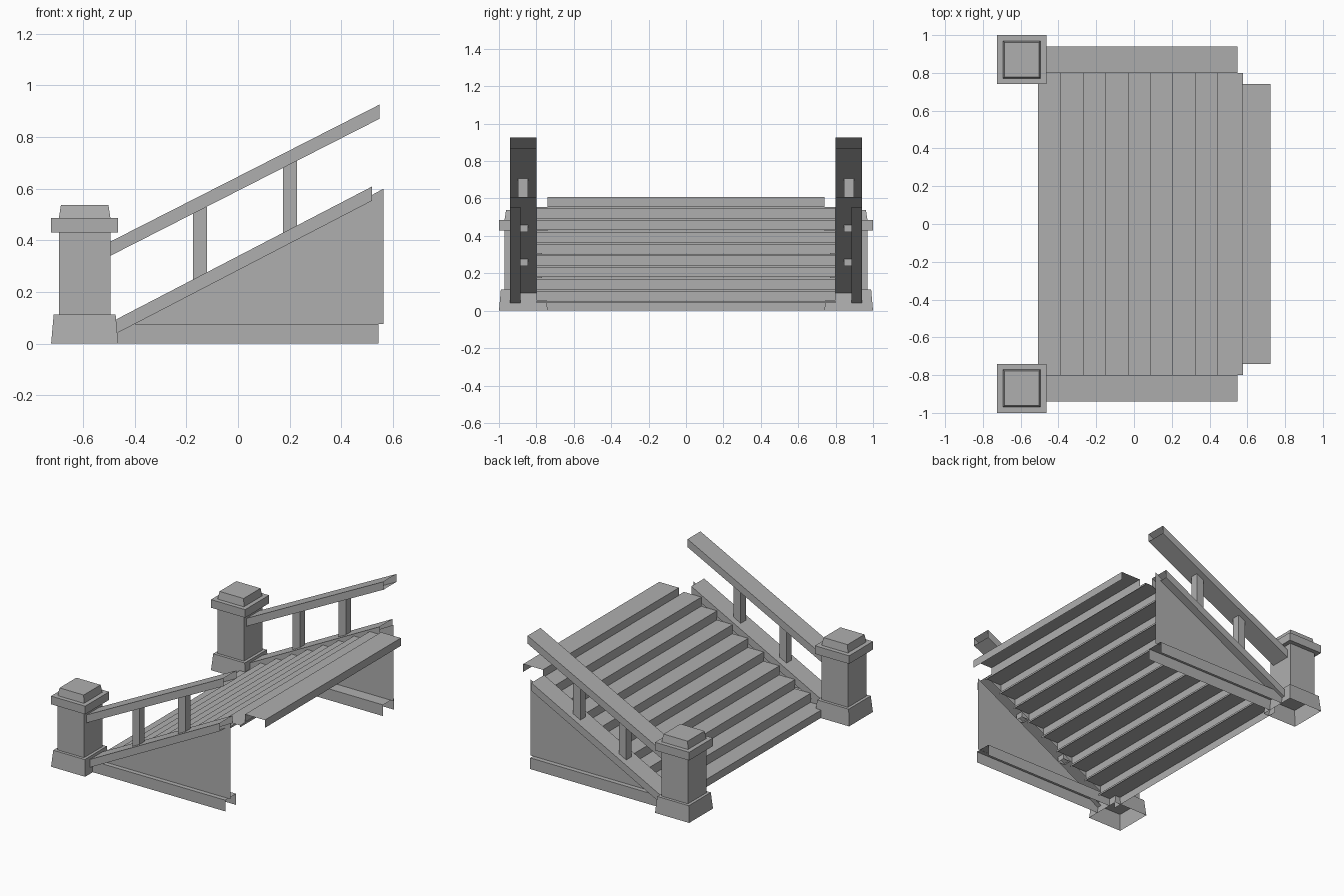
import bpy, bmesh

if "Cube" in bpy.data.objects:
    bpy.data.objects.remove(bpy.data.objects["Cube"])

# Dark grey used on every part
GREY = bpy.data.materials.new("dark_grey")
GREY.diffuse_color = (0.43, 0.43, 0.43, 1)
GREY.use_nodes = True
GREY.node_tree.nodes["Principled BSDF"].inputs["Base Color"].default_value = GREY.diffuse_color


def build(name, verts, faces):
    """Make an object from points and faces, with consistent normals."""
    bm = bmesh.new()
    vs = [bm.verts.new(v) for v in verts]
    for f in faces:
        bm.faces.new([vs[i] for i in f])
    bmesh.ops.recalc_face_normals(bm, faces=bm.faces[:])
    me = bpy.data.meshes.new(name)
    bm.to_mesh(me)
    bm.free()
    me.materials.append(GREY)
    ob = bpy.data.objects.new(name, me)
    bpy.context.collection.objects.link(ob)
    return ob


def strips(n, rings, closed):
    """Quad faces joining consecutive rings of n points."""
    last = n if closed else n - 1
    return [(r * n + i, r * n + (i + 1) % n, (r + 1) * n + (i + 1) % n, (r + 1) * n + i)
            for r in range(rings - 1) for i in range(last)]


def sweep(name, profile, start, end, side, closed=False):
    """Sweep a (y, z) profile between two (x, z) points; ends stay open."""
    verts = [(x, side * y, z + dz) for x, z in (start, end) for y, dz in profile]
    return build(name, verts, strips(len(profile), 2, closed))


def tread(name, x0, x1, top, front, back, half):
    """Downward channel: front lip, top board, back lip."""
    prof = [(x0, top - front), (x0, top), (x1, top), (x1, top - back)]
    verts = [(x, y, z) for y in (-half, half) for x, z in prof]
    return build(name, verts, strips(4, 2, False))


def square_stack(name, cx, cy, rings):
    """Square post from (half width, height) rings, open underneath."""
    verts = [(cx + h * sx, cy + h * sy, z) for h, z in rings
             for sx, sy in ((-1, -1), (1, -1), (1, 1), (-1, 1))]
    top = (len(rings) - 1) * 4
    return build(name, verts, strips(4, len(rings), True) + [tuple(range(top, top + 4))])


# Steps: nine wide treads with a short back lip, then a narrow landing board
for i in range(9):
    x = -0.508 + 0.1188 * i
    tread(f"tread_{i + 1}", x, x + 0.134, 0.053 + 0.0628 * i, 0.053 if i == 0 else 0.062,
          0.013, 0.80)
tread("landing_board", 0.572, 0.722, 0.608, 0.054, 0.054, 0.74)

BASE = [(0.13, 0), (0.12, 0.112)]
SHAFT = [(0.10, 0.112), (0.10, 0.43), (0.13, 0.43), (0.13, 0.486), (0.10, 0.486), (0.092, 0.538)]

for s, label in ((-1, "front"), (1, "back")):
    # Newel post: flared base, then shaft and cap
    square_stack(f"{label}_post_base", -0.594, s * 0.87, BASE)
    square_stack(f"{label}_post", -0.594, s * 0.87, SHAFT)
    # Sloping handrail
    sweep(f"{label}_handrail", [(0.80, -0.055), (0.94, -0.055), (0.94, 0), (0.80, 0)],
          (-0.495, 0.395), (0.548, 0.926), s, True)
    # Stringer cover with an outer return to the side panel
    sweep(f"{label}_stringer",
          [(0.885, -0.055), (0.94, -0.055), (0.94, 0), (0.80, 0), (0.80, -0.055)],
          (-0.47, 0.095), (0.52, 0.609), s)
    # Triangular side panel
    build(f"{label}_side_panel",
          [(-0.40, s * 0.885, 0.076), (0.563, s * 0.885, 0.076), (0.563, s * 0.885, 0.60)],
          [(0, 1, 2)])
    # Plinth channel below the panel
    sweep(f"{label}_plinth", [(0.917, 0), (0.917, 0.077), (0.80, 0.077), (0.80, 0)],
          (-0.47, 0), (0.545, 0), s)
    # Two balusters with open ends hidden in the rails
    for n, (x, z0, z1) in enumerate(((-0.147, 0.24, 0.53), (0.202, 0.42, 0.708)), 1):
        verts = [(x + a * 0.0275, s * 0.872 + b * 0.0275, z) for z in (z0, z1)
                 for a, b in ((-1, -1), (1, -1), (1, 1), (-1, 1))]
        build(f"{label}_baluster_{n}", verts, strips(4, 2, True))
